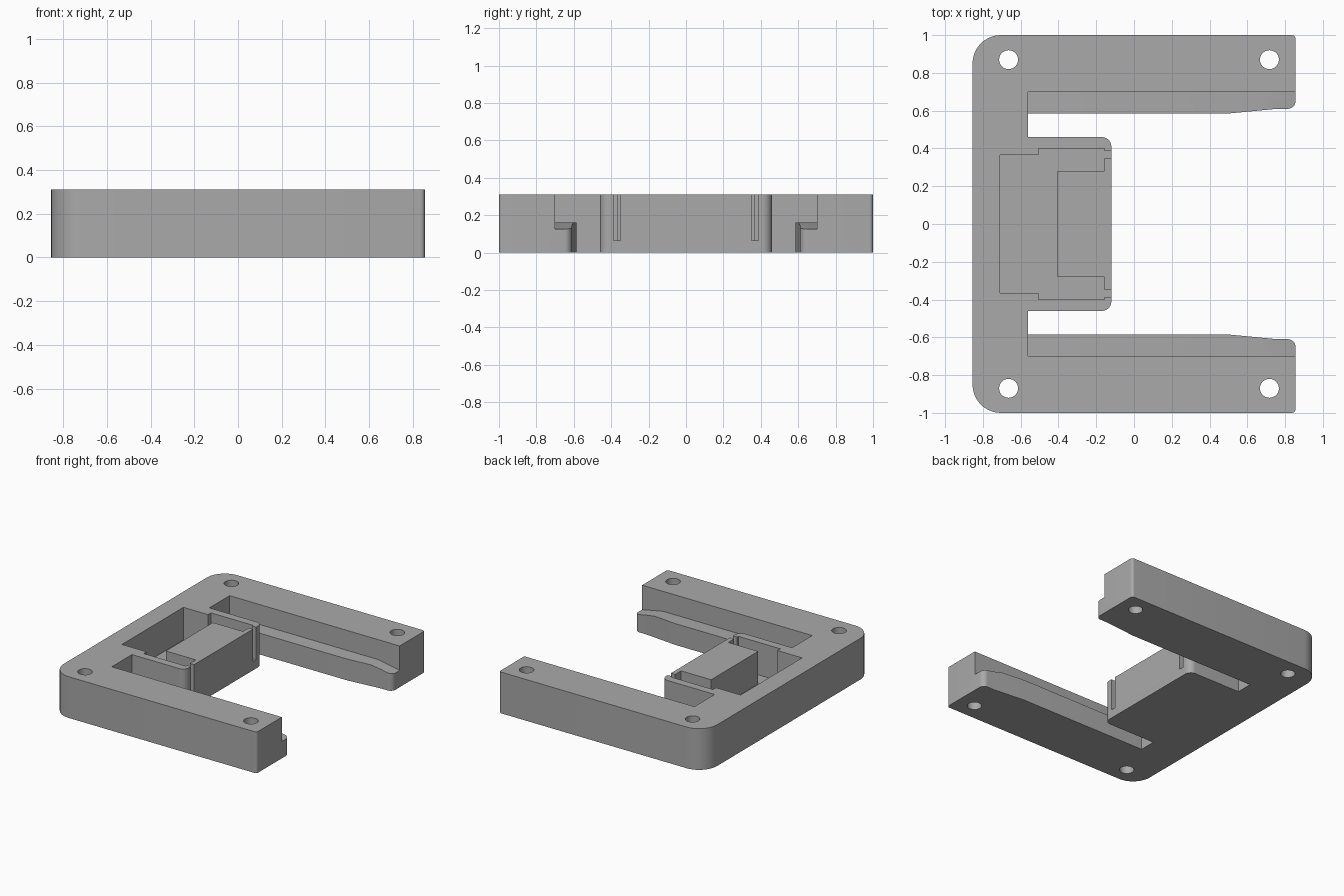
import bpy
import math
from mathutils import Vector

if "Cube" in bpy.data.objects:
    bpy.data.objects.remove(bpy.data.objects["Cube"])

HEIGHT = 0.31
FLOOR = 0.065

grey = bpy.data.materials.new("plain grey")
grey.use_nodes = True
grey.diffuse_color = (0.4, 0.4, 0.4, 1)
grey.node_tree.nodes["Principled BSDF"].inputs["Base Color"].default_value = (0.4, 0.4, 0.4, 1)


def rounded(corners, steps=10):
    """Turn (x, y, radius) corners into an outline with arc fillets."""
    out = []
    for i, (x, y, r) in enumerate(corners):
        p = Vector((x, y))
        if r == 0:
            out.append(p)
            continue
        a = (Vector(corners[i - 1][:2]) - p).normalized()
        b = (Vector(corners[(i + 1) % len(corners)][:2]) - p).normalized()
        half = a.angle(b) / 2
        centre = p + (a + b).normalized() * r / math.sin(half)
        start = p + a * r / math.tan(half) - centre
        end = p + b * r / math.tan(half) - centre
        sweep = start.angle(end)
        for k in range(steps + 1):
            t = k / steps
            out.append(centre + (start * math.sin((1 - t) * sweep)
                                 + end * math.sin(t * sweep)) / math.sin(sweep))
    return out


def prism(name, base, offset):
    """Extrude a closed loop of 3D points along an offset."""
    n = len(base)
    verts = [Vector(p) for p in base] + [Vector(p) + Vector(offset) for p in base]
    faces = [tuple(reversed(range(n))), tuple(range(n, 2 * n))]
    faces += [(i, (i + 1) % n, n + (i + 1) % n, n + i) for i in range(n)]
    mesh = bpy.data.meshes.new(name)
    mesh.from_pydata(verts, [], faces)
    mesh.materials.append(grey)
    obj = bpy.data.objects.new(name, mesh)
    bpy.context.collection.objects.link(obj)
    bpy.context.view_layer.objects.active = obj
    bpy.ops.object.select_all(action='DESELECT')
    obj.select_set(True)
    bpy.ops.object.mode_set(mode='EDIT')
    bpy.ops.mesh.select_all(action='SELECT')
    bpy.ops.mesh.normals_make_consistent(inside=False)
    bpy.ops.object.mode_set(mode='OBJECT')
    return obj


def plate(name, outline, z0, z1):
    return prism(name, [(p[0], p[1], z0) for p in outline], (0, 0, z1 - z0))


def box_outline(x0, x1, y0, y1):
    return [(x0, y0), (x1, y0), (x1, y1), (x0, y1)]


# Frame: spine, two arms and the centre block in one outline
upper = [(-0.12, 0.46, 0.05), (-0.56, 0.46, 0), (-0.56, 0.585, 0), (0.5, 0.585, 0),
         (0.76, 0.61, 0), (0.855, 0.61, 0.04), (0.855, 1, 0.02), (-0.855, 1, 0.15)]
lower = [(x, -y, r) for x, y, r in reversed(upper)]
frame = plate("clip_frame", rounded(upper + lower), 0, HEIGHT)
cutters = []

# Pocket around the central tongue
half = [(-0.155, 0.28), (-0.155, 0.4), (-0.505, 0.4), (-0.505, 0.365), (-0.71, 0.365)]
pocket = half + [(x, -y) for x, y in reversed(half)] + [(-0.405, -0.28), (-0.405, 0.28)]
cutters.append(plate("pocket_cutter", pocket, FLOOR, 0.5))

for side in (1, -1):
    # Ledge step along each arm, sloping down at the open end
    profile = [(-0.56, 0.16), (0.68, 0.16), (0.855, 0.126), (0.9, 0.117), (0.9, 0.5), (-0.56, 0.5)]
    cutters.append(prism("ledge_cutter", [(x, side * 0.7, z) for x, z in profile],
                         (0, -side * 0.2, 0)))
    # Narrow slit through the front wall of the pocket
    slit = box_outline(-0.17, -0.1, side * 0.35, side * 0.387)
    cutters.append(plate("slit_cutter", slit, FLOOR, 0.5))
    # Screw holes
    for x in (-0.664, 0.717):
        ring = [(x + 0.05 * math.cos(k * math.tau / 48),
                 side * 0.87 + 0.05 * math.sin(k * math.tau / 48)) for k in range(48)]
        cutters.append(plate("hole_cutter", ring, -0.1, 0.5))

# Apply the cuts, then remove the cutters
bpy.ops.object.select_all(action='DESELECT')
frame.select_set(True)
bpy.context.view_layer.objects.active = frame
for cutter in cutters:
    cutter.hide_render = True
    mod = frame.modifiers.new("cut", 'BOOLEAN')
    mod.operation = 'DIFFERENCE'
    mod.solver = 'EXACT'
    mod.object = cutter
    bpy.ops.object.modifier_apply(modifier=mod.name)
    bpy.data.objects.remove(cutter)

bpy.ops.object.shade_smooth_by_angle(angle=math.radians(20))
